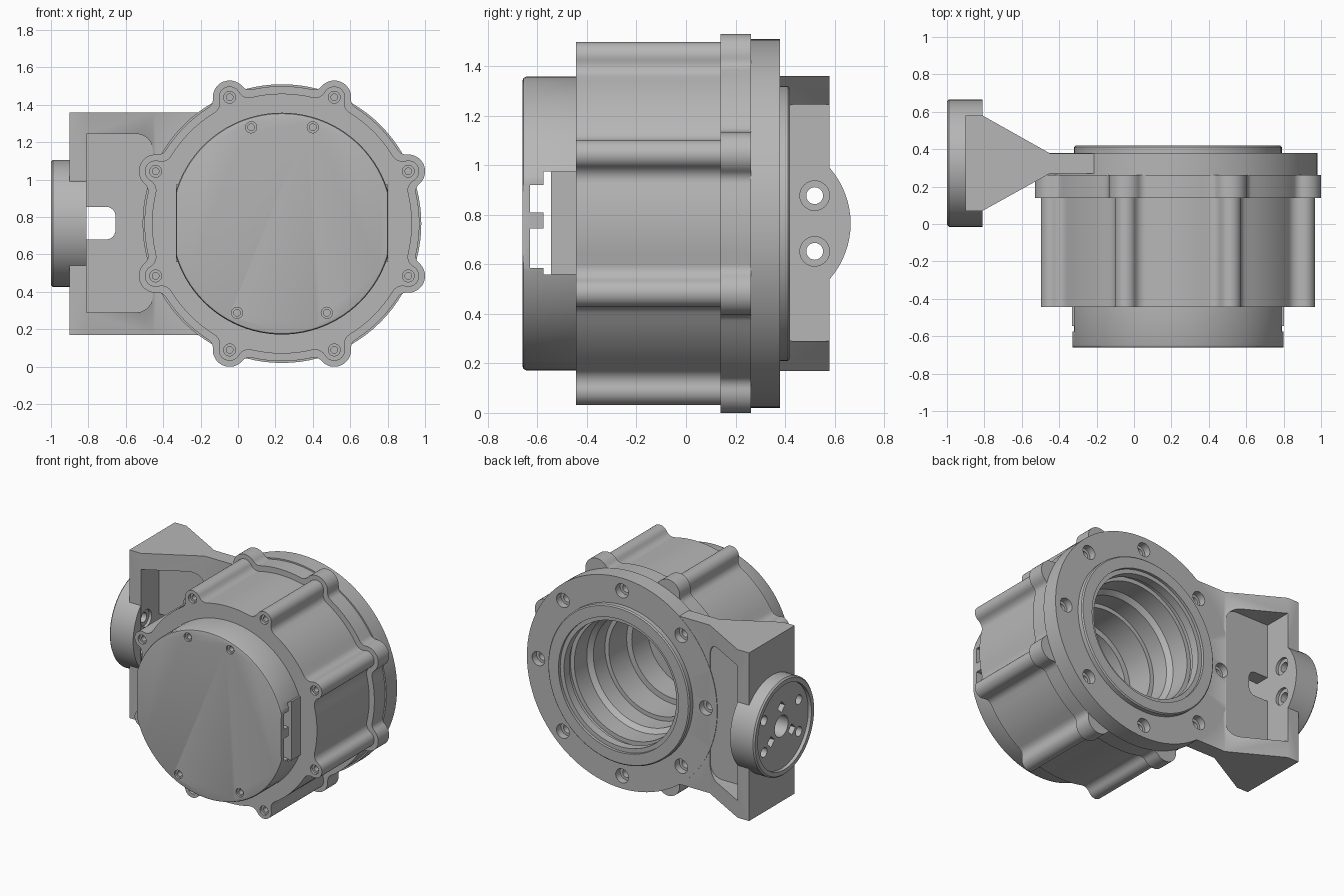
import bpy, bmesh, math
from math import cos, sin, pi, radians

if "Cube" in bpy.data.objects:
    bpy.data.objects.remove(bpy.data.objects["Cube"], do_unlink=True)

metal = bpy.data.materials.new("cast grey metal")
metal.use_nodes = True
GREY = (0.47, 0.47, 0.47, 1)
metal.diffuse_color = GREY
metal.node_tree.nodes["Principled BSDF"].inputs["Base Color"].default_value = GREY

CX, CZ = 0.235, 0.765       # main housing axis, along y
DY = 0.325                  # output disc axis, along x
BOLT_R = 0.731              # lobe bolt circle


def place(axis, u, v, t):
    return {"x": (t, u, v), "y": (u, t, v), "z": (u, v, t)}[axis]


def loft(name, rings):
    """Solid from a stack of rings with equal point counts."""
    bm = bmesh.new()
    loops = [[bm.verts.new(p) for p in ring] for ring in rings]
    for a, b in zip(loops, loops[1:]):
        for i in range(len(a)):
            j = (i + 1) % len(a)
            bm.faces.new((a[i], a[j], b[j], b[i]))
    bm.faces.new(loops[0])
    bm.faces.new(loops[-1])
    bmesh.ops.recalc_face_normals(bm, faces=bm.faces)
    me = bpy.data.meshes.new(name)
    bm.to_mesh(me)
    bm.free()
    me.materials.append(metal)
    ob = bpy.data.objects.new(name, me)
    bpy.context.collection.objects.link(ob)
    return ob


def prism(name, pts, axis, lo, hi):
    return loft(name, [[place(axis, u, v, t) for u, v in pts] for t in (lo, hi)])


def box(name, x0, x1, y0, y1, z0, z1):
    return prism(name, [(x0, y0), (x1, y0), (x1, y1), (x0, y1)], "z", z0, z1)


def lathe(name, profile, axis, c, n=32):
    """Profile is a list of (radius, position along axis)."""
    return loft(name, [[place(axis, c[0] + r * cos(2 * pi * i / n),
                              c[1] + r * sin(2 * pi * i / n), t)
                        for i in range(n)] for r, t in profile])


def combine(target, others, op="DIFFERENCE"):
    """Apply booleans one by one and remove the tools."""
    for o in others:
        o.hide_render = True
        m = target.modifiers.new("bool", "BOOLEAN")
        m.operation, m.object, m.solver = op, o, "EXACT"
        dg = bpy.context.evaluated_depsgraph_get()
        me = bpy.data.meshes.new_from_object(target.evaluated_get(dg))
        target.modifiers.clear()
        target.data = me
        bpy.data.objects.remove(o, do_unlink=True)


def polar(r, deg):
    return CX + r * cos(radians(deg)), CZ + r * sin(radians(deg))


def lobed(base, lobe, fillet):
    """Circle with eight filleted bolt lobes."""
    d = base + fillet
    al = math.acos((d * d + BOLT_R ** 2 - (lobe + fillet) ** 2) / (2 * d * BOLT_R))
    fx, fy = d * cos(al), d * sin(al)
    be = math.atan2(fy, fx - BOLT_R)
    half = [(BOLT_R + lobe * cos(be * i / 8), lobe * sin(be * i / 8)) for i in range(9)]
    for i in range(1, 7):
        t = pi + be + (al - be) * i / 6
        half.append((fx + fillet * cos(t), fy + fillet * sin(t)))
    for i in range(1, 4):
        t = al + (pi / 8 - al) * i / 4
        half.append((base * cos(t), base * sin(t)))
    half.append((base * cos(pi / 8), base * sin(pi / 8)))
    local = [(x, -y) for x, y in half[-2:0:-1]] + half
    pts = []
    for k in range(8):
        a = pi / 8 + k * pi / 4
        pts += [(CX + x * cos(a) - y * sin(a), CZ + x * sin(a) + y * cos(a))
                for x, y in local]
    return pts


def bore():
    return lathe("bore", [(.47, .6), (.47, .40), (.44, .40), (.44, .34), (.46, .34),
                          (.46, .30), (.43, .30), (.43, .16), (.40, .13), (.40, 0),
                          (.37, 0), (.37, -.2), (.33, -.2), (.33, -.38)], "y", (CX, CZ), 72)


def rounded_slot(name, x0, x1, z0, z1, r, y0, y1):
    """Block with its two corners on the +x side rounded."""
    pts = [(x0, z1), (x0, z0)]
    for cz, a0 in ((z0 + r, -90), (z1 - r, 0)):
        pts += [(x1 - r + r * cos(radians(a0 + 15 * i)), cz + r * sin(radians(a0 + 15 * i)))
                for i in range(7)]
    return prism(name, pts, "y", y0, y1)


# Ribbed main body and lobed flange
body = prism("ribbed_body", lobed(.695, .058, .06), "y", -.445, .145)
flange = prism("lobed_flange", lobed(.735, .09, .05), "y", .14, .262)
screws = [22.5 + 45 * k for k in range(8)]
combine(body, [bore()] + [lathe("h", [(.032, -.6), (.032, -.425), (.018, -.425), (.018, -.39)],
                                "y", polar(BOLT_R, a), 20) for a in screws])
combine(flange, [bore()])

# Arm with flared end plate, pocketed on both sides
arm = prism("arm", [(-.9, .07), (-.81, .07), (-.45, .27), (-.21, .27), (-.21, .378),
                    (-.45, .378), (-.81, .58), (-.9, .58)], "z", .17, 1.36)
combine(arm, [
    rounded_slot("front_pocket", -.81, -.455, .29, 1.245, .09, -.3, .272),
    rounded_slot("back_pocket", -.81, -.455, .29, 1.245, .09, .376, .9),
    rounded_slot("window", -.81, -.655, .68, .855, .05, .1, .6)])

# Output disc on the end plate
disc = lathe("output_disc", [(.33, -1), (.34, -.99), (.34, -.811)], "x", (DY, CZ), 72)
combine(arm, [disc], "UNION")
tools = [lathe("recess", [(.30, -1.1), (.30, -.975)], "x", (DY, CZ), 64),
         lathe("hub", [(.075, -1.1), (.075, -.87)], "x", (DY, CZ), 32)]
for a in (30, 150, 210, 330):
    c = (DY + .225 * cos(radians(a)), CZ + .225 * sin(radians(a)))
    tools.append(lathe("bolt", [(.034, -1.1), (.034, -.83), (.06, -.83), (.06, -.75)], "x", c, 24))
for a in (90, 210, 330):
    c = (DY + .135 * cos(radians(a)), CZ + .135 * sin(radians(a)))
    tools.append(lathe("key", [(.04, -1.1), (.04, -.91)], "x", c, 4))
combine(arm, tools)

# Rear housing disc with raised ring, joined to the arm
rear = lathe("rear_housing_and_arm", [(.745, .26), (.745, .38), (.555, .38), (.555, .412),
                                      (.547, .42)], "y", (CX, CZ), 96)
combine(rear, [arm], "UNION")
combine(rear, [bore()] + [lathe("h", [(.05, .5), (.05, .33), (.03, .33), (.03, .275)],
                                "y", polar(.655, 45 * k), 24) for k in range(8)])

# Front cap with side flats, cable openings and four screws
cap = lathe("front_cap", [(.578, -.66), (.588, -.657), (.593, -.645), (.593, -.44)],
            "y", (CX, CZ), 96)
tools = [box("flat", CX + s * .565 - .1 + s * .1, CX + s * .565 + .1 + s * .1,
             -.8, -.3, 0, 1.5) for s in (-1, 1)]
for y0, y1, z0, z1 in ((-.575, -.546, .56, .975), (-.63, -.56, .585, .745),
                       (-.63, -.56, .81, .92)):
    tools.append(box("opening", -.6, 1.1, y0, y1, z0, z1))
for c in ((.07, 1.28), (.40, 1.28), (-.005, .288), (.475, .288)):
    tools.append(lathe("h", [(.03, -.8), (.03, -.645), (.018, -.645), (.018, -.61)], "y", c, 20))
combine(cap, tools)
block = box("cable_block", CX - .567, CX + .567, -.546, -.44, .56, .975)

# Smooth curved walls, keep machined edges crisp
for ob in (body, flange, rear, cap, block):
    bpy.ops.object.select_all(action="DESELECT")
    ob.select_set(True)
    bpy.context.view_layer.objects.active = ob
    bpy.ops.object.shade_smooth_by_angle(angle=radians(30))
